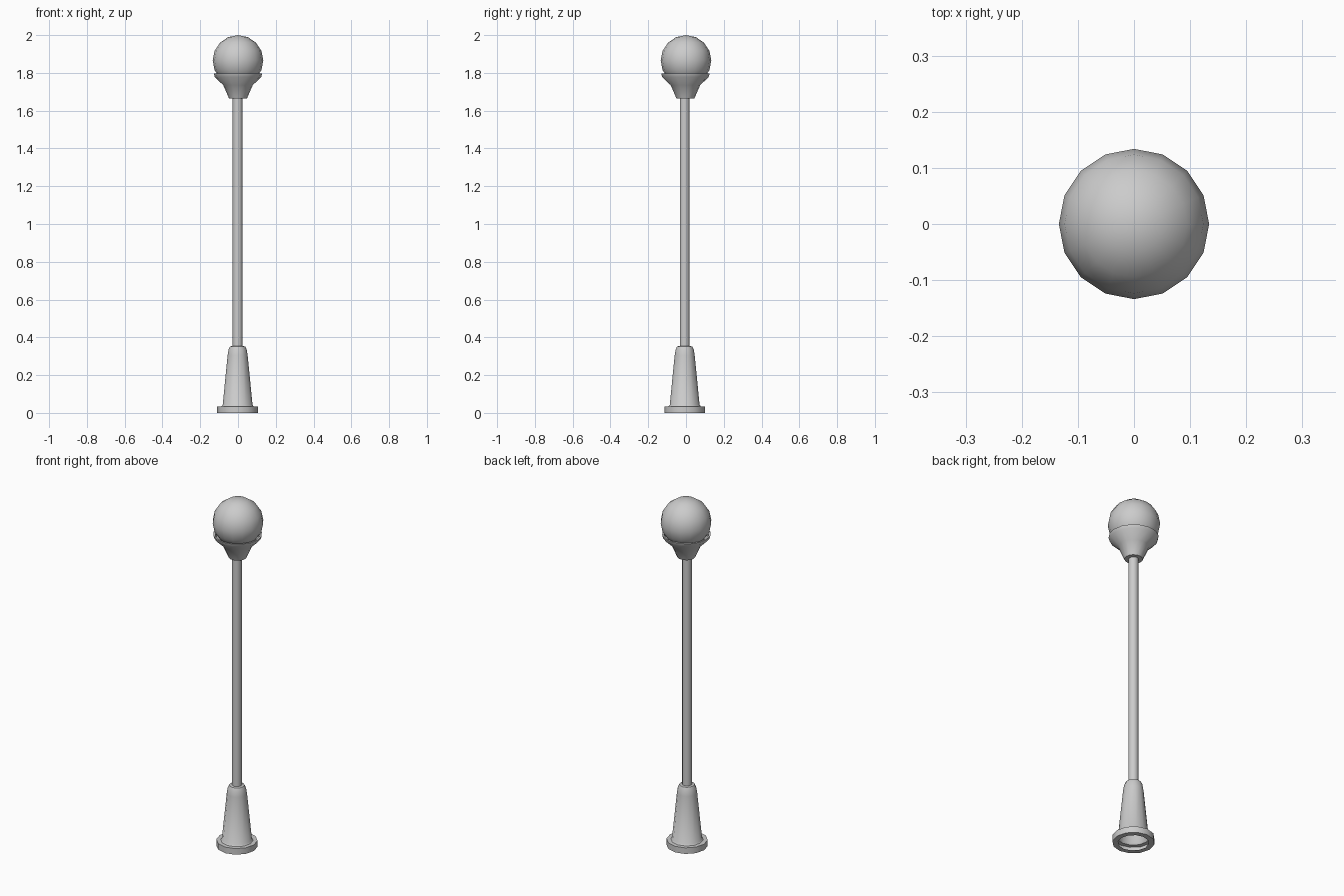
import bpy, bmesh, math

if "Cube" in bpy.data.objects:
    bpy.data.objects.remove(bpy.data.objects["Cube"])

def lathe(name, profile, sides, x=0.0, y=0.0, cap_ends=False):
    """Spin an (r, z) profile listed from bottom to top on its outer side."""
    bm = bmesh.new()
    rings = []
    for r, z in profile:
        rings.append([bm.verts.new((x + r * math.cos(2 * math.pi * i / sides),
                                    y + r * math.sin(2 * math.pi * i / sides), z))
                      for i in range(sides)])
    for a, b in zip(rings, rings[1:]):
        for i in range(sides):
            j = (i + 1) % sides
            bm.faces.new((a[i], a[j], b[j], b[i]))
    if cap_ends:
        bm.faces.new(rings[0][::-1])
        bm.faces.new(rings[-1])
    mesh = bpy.data.meshes.new(name)
    bm.to_mesh(mesh)
    bm.free()
    return smooth(bpy.data.objects.new(name, mesh), link=True)

def smooth(ob, link=False):
    if link:
        bpy.context.collection.objects.link(ob)
    bpy.ops.object.select_all(action='DESELECT')
    ob.select_set(True)
    bpy.context.view_layer.objects.active = ob
    bpy.ops.object.shade_smooth_by_angle(angle=math.radians(35))
    return ob

PX, PY = -0.002, -0.007   # the post sits slightly off the globe's axis

# Hollow base: foot flange, tapered sleeve, rounded shoulder
lathe("base", [(0.079, 0.0), (0.108, 0.0), (0.108, 0.035), (0.085, 0.035),
               (0.079, 0.042), (0.053, 0.305), (0.048, 0.335),
               (0.040, 0.352), (0.025, 0.354)], 12, PX, PY)

# Post
lathe("post", [(0.026, 0.345), (0.026, 1.70)], 12, PX, PY, cap_ends=True)

# Flared cup with rim and inner ledge around the globe
lathe("lamp_cup", [(0.025, 1.664), (0.047, 1.664), (0.052, 1.675), (0.078, 1.735),
                   (0.123, 1.778), (0.128, 1.796), (0.119, 1.796),
                   (0.112, 1.780), (0.085, 1.765)], 16, 0, -0.003)

# Globe
bpy.ops.mesh.primitive_uv_sphere_add(segments=16, ring_count=8, radius=0.134,
                                     location=(0, 0, 1.866))
globe = bpy.context.object
globe.name = "globe"
bpy.ops.object.shade_smooth()
